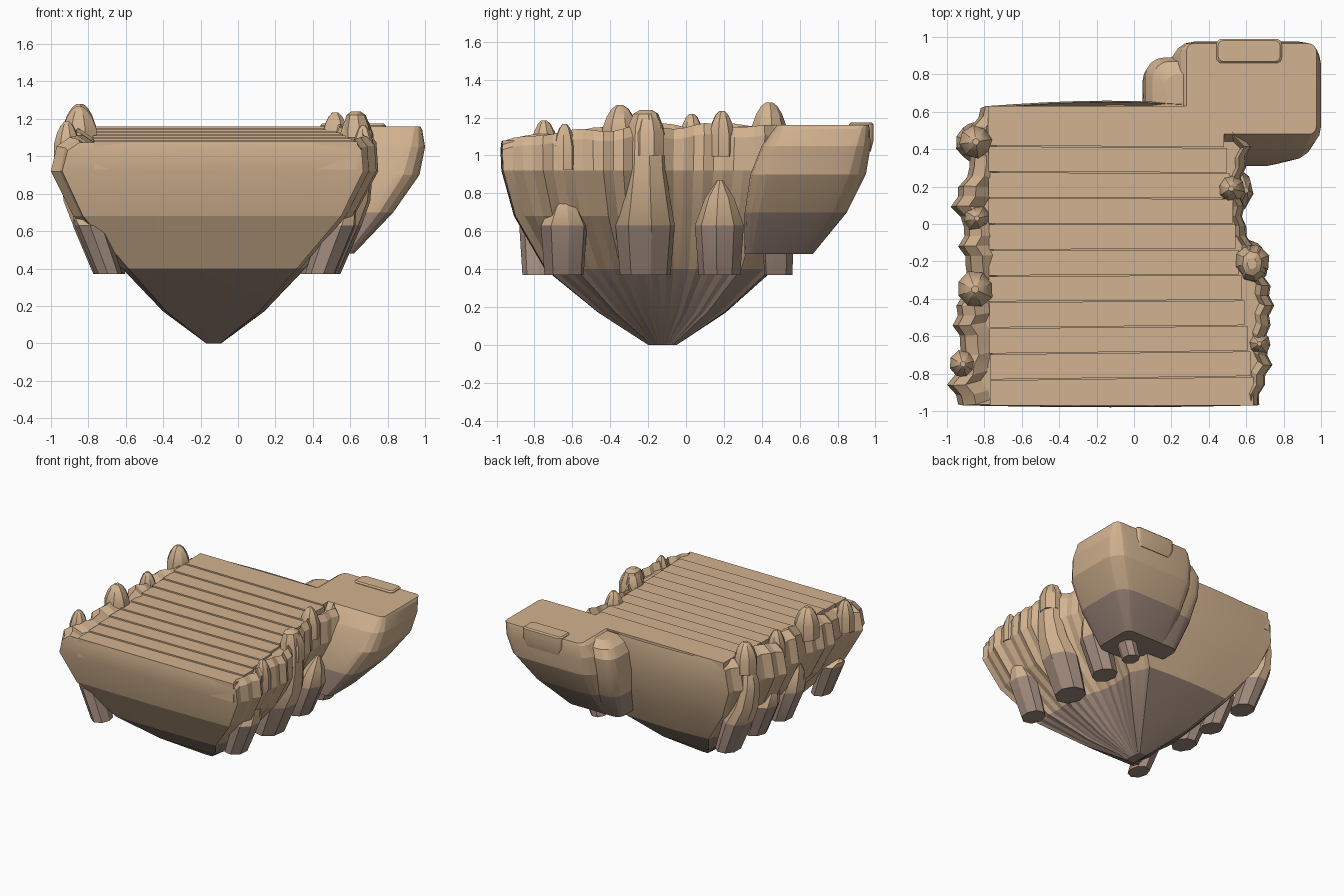
import bpy, bmesh, math, random
from mathutils import Vector

random.seed(4)
cube = bpy.data.objects.get("Cube")
if cube:
    bpy.data.objects.remove(cube, do_unlink=True)


def material(name, color):
    m = bpy.data.materials.new(name)
    m.use_nodes = True
    m.diffuse_color = (*color, 1)
    m.node_tree.nodes["Principled BSDF"].inputs["Base Color"].default_value = (*color, 1)
    return m


tan = material("tan_rock", (0.65, 0.45, 0.28))
brown = material("grey_brown_rock", (0.355, 0.255, 0.205))


def loft(name, rings, split=-1.0, angle=25):
    """Skin closed rings of points from bottom to top; faces under split are brown."""
    bm = bmesh.new()
    loops = [[bm.verts.new(p) for p in ring] for ring in rings]
    n = len(loops[0])
    for low, high in zip(loops, loops[1:]):
        for i in range(n):
            j = (i + 1) % n
            bm.faces.new((low[i], low[j], high[j], high[i]))
    bm.faces.new(loops[0][::-1])
    bm.faces.new(loops[-1])
    bmesh.ops.recalc_face_normals(bm, faces=bm.faces)
    for f in bm.faces:
        f.material_index = int(f.calc_center_median().z < split)
    mesh = bpy.data.meshes.new(name)
    bm.to_mesh(mesh)
    bm.free()
    mesh.materials.append(tan)
    mesh.materials.append(brown)
    ob = bpy.data.objects.new(name, mesh)
    bpy.context.collection.objects.link(ob)
    bpy.ops.object.select_all(action="DESELECT")
    ob.select_set(True)
    bpy.context.view_layer.objects.active = ob
    bpy.ops.object.shade_smooth_by_angle(angle=math.radians(angle))
    return ob


def rounded_rect(x0, x1, y0, y1, z, r, seg=4):
    pts = []
    corners = [(x1 - r, y0 + r), (x1 - r, y1 - r), (x0 + r, y1 - r), (x0 + r, y0 + r)]
    for k, (cx, cy) in enumerate(corners):
        for s in range(seg + 1):
            a = math.pi / 2 * (k - 1 + s / seg)
            pts.append(Vector((cx + r * math.cos(a), cy + r * math.sin(a), z)))
    return pts


# Inset of each fluted side wall from its widest line, evenly spaced front to back
RIGHT_INSET = [0.08, 0.05, 0.01, 0.03, 0.02, 0.0, 0.02, 0.06, 0.11, 0.15, 0.16, 0.17, 0.15, 0.12, 0.2, 0.24]
LEFT_INSET = [0.06, 0.0, 0.05, 0.07, 0.03, 0.05, 0.08, 0.1, 0.06, 0.09, 0.02, 0.06, 0.12, 0.09, 0.12, 0.18]


# Island body: wide rim narrowing to a small tip
def body_ring(z, x0, x1, y0, y1, rise=0.0):
    size = (x1 - x0) / 1.75

    def side(edge, sign, insets):
        wall = []
        steps = 2 * len(insets) - 2
        for i in range(steps + 1):
            t = i / steps
            groove = 0.018 * (i % 2)
            inset = (insets[i // 2] + insets[(i + 1) // 2]) / 2 + groove
            middle = math.sin(math.pi * t)
            lift = math.sqrt(t) + middle * (0.25 + 0.2 * math.sin(i * 0.95 + sign))
            wall.append(Vector((edge - sign * size * inset, y0 + (y1 - y0) * t, z + rise * lift)))
        return wall

    def end(a, b, out):
        row = []
        for i in range(1, 8):
            p = a.lerp(b, i / 8)
            p.y += out * size * math.sin(math.pi * i / 8)
            row.append(p)
        return row

    right = side(x1, 1, RIGHT_INSET)
    left = side(x0, -1, LEFT_INSET)
    return right + end(right[-1], left[-1], 0.03) + left[::-1] + end(left[0], right[0], -0.01)


loft("island_body", [
    body_ring(0.0, -0.17, -0.09, -0.20, -0.05),
    body_ring(0.17, -0.40, 0.14, -0.46, 0.20),
    body_ring(0.40, -0.62, 0.36, -0.74, 0.45),
    body_ring(0.68, -0.88, 0.62, -0.90, 0.57),
    body_ring(0.92, -1.00, 0.75, -0.965, 0.62),
    body_ring(1.03, -0.97, 0.74, -0.97, 0.63, 0.07),
    body_ring(1.075, -0.90, 0.70, -0.965, 0.625, 0.08),
    body_ring(1.03, -0.82, 0.67, -0.94, 0.61, 0.07),
], split=0.4, angle=14)

# Shallow steps climbing towards the back, with thin gaps between them
STEPS = 11
GAP = 0.005
for i in range(STEPS):
    t = i / (STEPS - 1)
    y0 = -0.97 + 0.139 * i
    y1 = y0 + 0.139 - GAP if i < STEPS - 1 else 0.63
    x0, x1 = -0.77 - 0.01 * t, 0.64 - 0.16 * t
    front_skew = 0.03 * (0.7 - t) if i else 0
    back_skew = 0.03 * (0.6 - t) if i < STEPS - 1 else 0
    top = 1.08 + 0.08 * t
    outline = [(x0, y0), (x1, y0 + front_skew), (x1, y1 + back_skew), (x0, y1)]
    loft(f"step_{i + 1}", [[Vector((x, y, z)) for x, y in outline] for z in (top - 0.15, top)])


# Faceted columns and boulders
def column(name, rings, y, sides=8, depth=1.0, split=-1.0):
    """Each ring is z, centre x, half width in y."""
    loops = []
    turn = random.random()
    jitter = [random.uniform(0.94, 1.05) for _ in range(sides)]
    for z, x, w in rings:
        loops.append([Vector((x + w * depth * jitter[k] * math.cos(math.tau * (k + turn) / sides),
                              y + w * jitter[k] * math.sin(math.tau * (k + turn) / sides), z))
                      for k in range(sides)])
    return loft(name, loops, split)


# Hanging pillars: side, y, half width, top height
pillars = [(1, -0.64, 0.125, 0.79), (1, -0.21, 0.16, 1.24), (1, 0.18, 0.13, 0.87),
           (1, 0.49, 0.09, 0.80), (-1, -0.77, 0.11, 0.68), (-1, -0.24, 0.13, 0.85),
           (-1, 0.08, 0.12, 0.80), (-1, 0.44, 0.13, 1.07)]
for n, (sign, y, w, top) in enumerate(pillars):
    def wall(x):
        return x if sign > 0 else -x - 0.25
    rings = [(0.37, wall(0.44), w * 0.85), (0.63, wall(0.535), w)]
    if top > 1:
        rings += [(0.76, wall(0.60), w * 0.85), (0.92, wall(0.635), w * 0.68),
                  (top - 0.09, wall(0.635), w * 0.6), (top - 0.02, wall(0.63), w * 0.42),
                  (top, wall(0.63), w * 0.2)]
    else:
        rings += [(0.63 + (top - 0.63) * 0.6, wall(0.575), w * 0.6), (top, wall(0.60), w * 0.12)]
    column(f"hanging_pillar_{n + 1}", rings, y, depth=0.8, split=0.63)

# Boulders sunk into both rims: x, y, radius, top height
boulders = [(-0.845, 0.44, 0.07, 1.28), (-0.84, 0.03, 0.055, 1.22), (-0.85, -0.35, 0.08, 1.265),
            (-0.915, -0.75, 0.06, 1.185), (0.52, 0.19, 0.06, 1.235), (0.63, -0.20, 0.075, 1.24),
            (0.67, -0.64, 0.05, 1.165)]
for n, (x, y, r, top) in enumerate(boulders):
    column(f"rim_boulder_{n + 1}",
           [(top - 0.24, x, r * 1.25), (top - 0.12, x, r * 1.25), (top - 0.06, x, r * 0.95),
            (top - 0.02, x, r * 0.6), (top, x, r * 0.25)], y)

# Side platform hanging off the back left corner
loft("side_platform", [
    rounded_rect(0.24, 0.62, 0.31, 0.67, 0.48, 0.06),
    rounded_rect(0.20, 0.83, 0.31, 0.85, 0.70, 0.12),
    rounded_rect(0.18, 0.97, 0.34, 0.95, 0.90, 0.14),
    rounded_rect(0.20, 1.00, 0.40, 0.975, 1.05, 0.12),
    rounded_rect(0.25, 0.985, 0.465, 0.97, 1.14, 0.07),
    rounded_rect(0.28, 0.975, 0.48, 0.965, 1.16, 0.04),
], split=0.70, angle=14)

# Rock lobe between the side platform and the island
loft("platform_lobe", [
    rounded_rect(0.13, 0.40, 0.45, 0.67, 0.48, 0.06),
    rounded_rect(0.075, 0.40, 0.45, 0.80, 0.70, 0.10),
    rounded_rect(0.045, 0.40, 0.45, 0.87, 0.90, 0.11),
    rounded_rect(0.06, 0.38, 0.45, 0.89, 1.04, 0.10),
    rounded_rect(0.10, 0.36, 0.50, 0.87, 1.11, 0.09),
    rounded_rect(0.17, 0.34, 0.58, 0.80, 1.15, 0.06),
], split=0.70, angle=20)

# Raised slab at the back of the platform
loft("platform_slab", [
    rounded_rect(0.46, 0.77, 0.88, 0.975, 1.02, 0.03),
    rounded_rect(0.44, 0.79, 0.86, 0.99, 1.08, 0.03),
    rounded_rect(0.44, 0.79, 0.86, 0.99, 1.165, 0.03),
    rounded_rect(0.45, 0.78, 0.87, 0.98, 1.175, 0.025),
])
